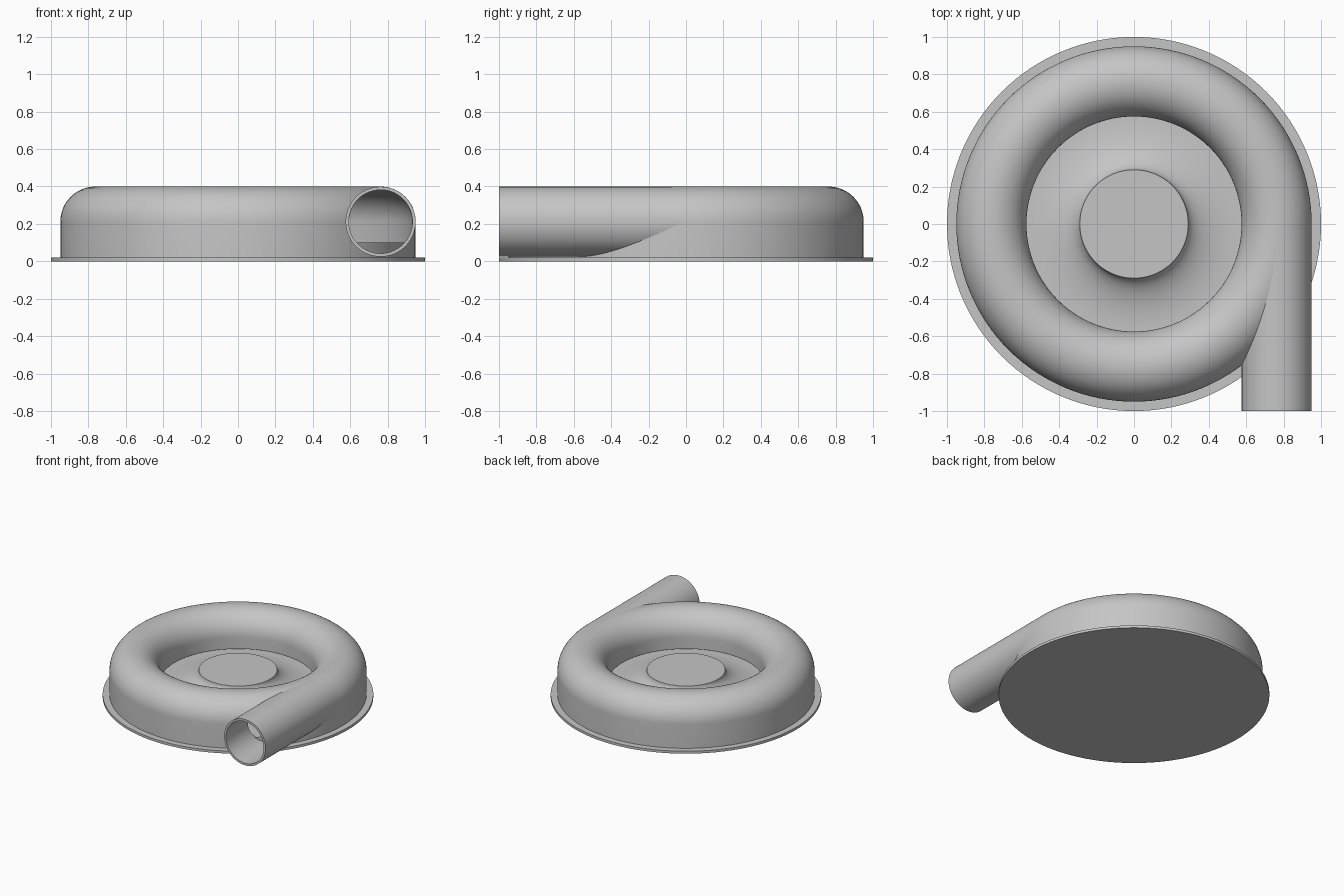
import bpy, bmesh
from math import pi, cos, sin, radians
from mathutils import Matrix

if "Cube" in bpy.data.objects:
    bpy.data.objects.remove(bpy.data.objects["Cube"], do_unlink=True)

grey = bpy.data.materials.new("light_grey")
grey.use_nodes = True
colour = (0.56, 0.56, 0.56, 1)
grey.diffuse_color = colour
grey.node_tree.nodes["Principled BSDF"].inputs["Base Color"].default_value = colour

RING, MID_Z = 0.7625, 0.212      # centre of the scroll's cross-section
OUTER, INNER = 0.1875, 0.169     # outside and inside radius of the duct
FLOOR, LIP = 0.10, 0.12


def add_object(name, bm):
    bmesh.ops.recalc_face_normals(bm, faces=bm.faces)
    mesh = bpy.data.meshes.new(name)
    bm.to_mesh(mesh)
    bm.free()
    mesh.materials.append(grey)
    obj = bpy.data.objects.new(name, mesh)
    bpy.context.collection.objects.link(obj)
    return obj


def lathe(name, profile, closed, steps=128):
    """Spin a list of (radius, height) points around the z axis."""
    bm = bmesh.new()
    verts = [bm.verts.new((r, 0, z)) for r, z in profile]
    pairs = list(zip(verts, verts[1:]))
    if closed:
        pairs.append((verts[-1], verts[0]))
    edges = [bm.edges.new(p) for p in pairs]
    bmesh.ops.spin(bm, geom=verts + edges, cent=(0, 0, 0), axis=(0, 0, 1),
                   angle=2 * pi, steps=steps)
    bmesh.ops.remove_doubles(bm, verts=bm.verts, dist=1e-5)
    return add_object(name, bm)


def rod(name, radius, y0, y1):
    """Solid cylinder along y on the outlet axis."""
    bm = bmesh.new()
    place = Matrix.Translation((RING, (y0 + y1) / 2, MID_Z)) @ Matrix.Rotation(pi / 2, 4, 'X')
    bmesh.ops.create_cone(bm, cap_ends=True, segments=72, radius1=radius,
                          radius2=radius, depth=y1 - y0, matrix=place)
    return add_object(name, bm)


def dome(radius, steps=32):
    """Half circle from the outer wall over to the inner wall."""
    return [(RING + radius * cos(pi * i / steps), MID_Z + radius * sin(pi * i / steps))
            for i in range(steps + 1)]


def cut(target, cutter):
    mod = target.modifiers.new("cut", 'BOOLEAN')
    mod.operation = 'DIFFERENCE'
    mod.solver = 'EXACT'
    mod.object = cutter
    activate(target)
    bpy.ops.object.modifier_apply(modifier=mod.name)


def activate(obj):
    bpy.ops.object.select_all(action='DESELECT')
    obj.select_set(True)
    bpy.context.view_layer.objects.active = obj


# Base plate with raised floor and flared central hub
flare = [(0.575 - 0.285 * sin(t), FLOOR + 0.12 * (1 - cos(t)))
         for t in (pi / 2 * i / 16 for i in range(17))]
base = lathe("base_and_hub",
             [(0, 0), (1, 0), (1, 0.02), (0.94, 0.02), (0.94, FLOOR)]
             + flare + [(0, flare[-1][1])], False)

# Ring-shaped scroll casing, hollow and open toward the hub
casing = lathe("scroll_casing",
               [(RING + OUTER, 0.015)] + dome(OUTER)
               + [(RING - OUTER, LIP), (RING - INNER, LIP)]
               + dome(INNER)[::-1] + [(RING + INNER, 0.015)], True)

# Straight outlet pipe leaving the casing on a tangent
pipe = rod("outlet_pipe", OUTER - 0.0005, -1.0, 0.0)

# Cutters open the duct between pipe and casing
bore = rod("bore_cutter", INNER + 0.001, -1.1, 0.01)
cavity = lathe("cavity_cutter",
               [(RING + INNER, FLOOR)] + dome(INNER) + [(RING - INNER, FLOOR)], True)
cut(casing, bore)
cut(pipe, bore)
cut(pipe, cavity)
for helper in (bore, cavity):
    bpy.data.objects.remove(helper, do_unlink=True)

for obj in (base, casing, pipe):
    activate(obj)
    bpy.ops.object.shade_smooth_by_angle(angle=radians(30))
